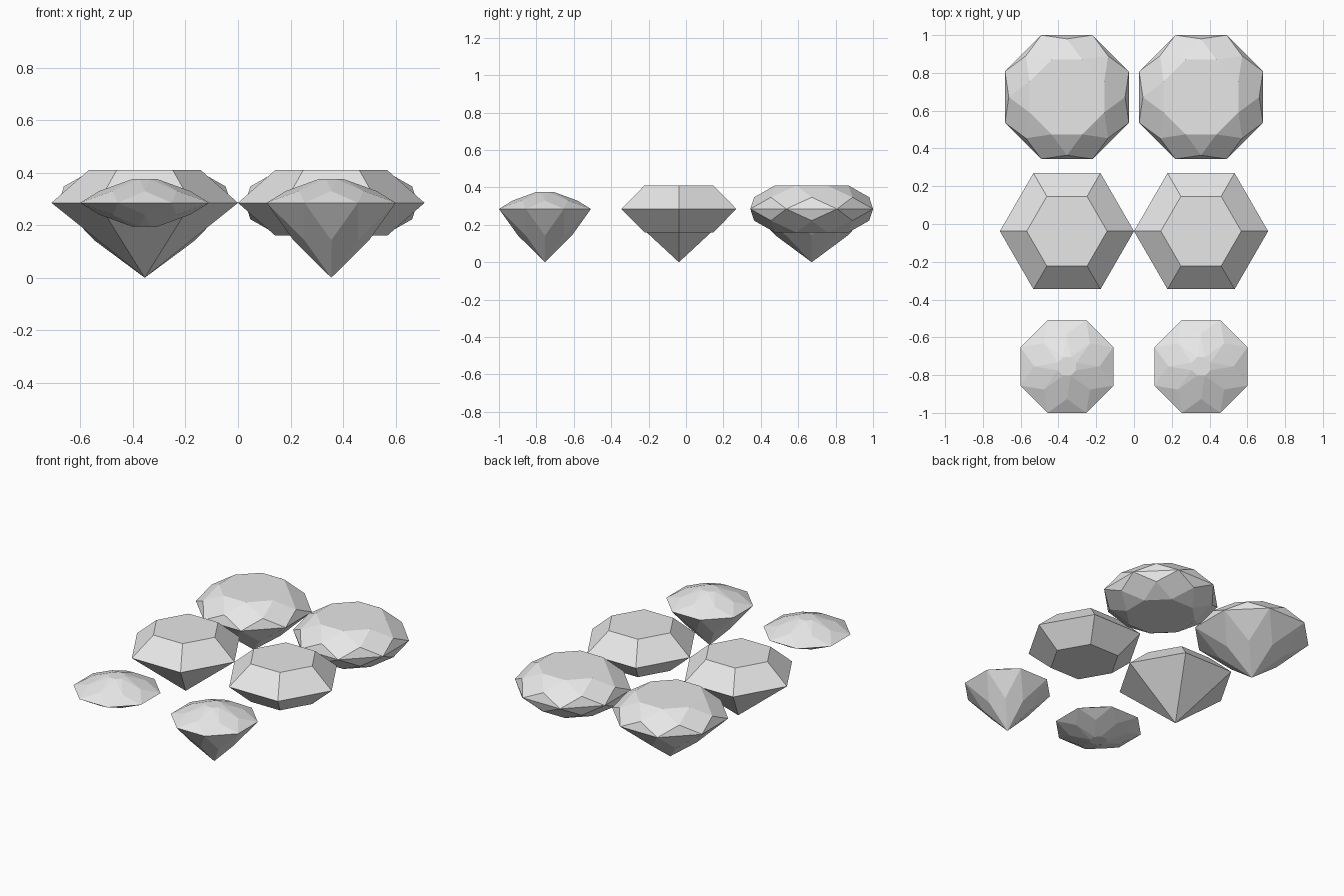
import bpy, bmesh
from math import sin, cos, pi

if "Cube" in bpy.data.objects:
    bpy.data.objects.remove(bpy.data.objects["Cube"], do_unlink=True)

GIRDLE_Z = 0.285
GREY = (0.8, 0.8, 0.8, 1.0)

stone = bpy.data.materials.new("pale_grey_stone")
stone.use_nodes = True
stone.diffuse_color = GREY
stone.node_tree.nodes["Principled BSDF"].inputs["Base Color"].default_value = GREY


def ring(bm, sides, radius, z, turn):
    """Ring of vertices, turned by a fraction of one side."""
    step = 2 * pi / sides
    return [bm.verts.new((radius * cos((i + turn) * step),
                          radius * sin((i + turn) * step), z))
            for i in range(sides)]


def cut_half(bm, girdle, radius, end_radius, height, brilliant):
    """Facets from the girdle to a flat table, or to a tip if end_radius is 0."""
    n = len(girdle)
    turn = 0.5 if brilliant else 0.0
    if end_radius:
        end = ring(bm, n, end_radius, height, turn)
        bm.faces.new(end)
    else:
        end = [bm.verts.new((0, 0, height))] * n
    if brilliant:
        mid_radius = (radius + end_radius) / 2 / cos(pi / n)
        mid = ring(bm, n, mid_radius, height / 2, 0)
    for i in range(n):
        j = (i + 1) % n
        if brilliant:
            # kite on each girdle corner, triangles between the kites
            bm.faces.new((girdle[i], mid[j], end[i], mid[i]))
            bm.faces.new((girdle[i], girdle[j], mid[j]))
            if end_radius:
                bm.faces.new((mid[j], end[j], end[i]))
        elif end_radius:
            bm.faces.new((girdle[i], girdle[j], end[j], end[i]))
        else:
            bm.faces.new((girdle[i], girdle[j], end[i]))


def gem(name, x, y, sides, radius, table, crown, pointed, brilliant):
    bm = bmesh.new()
    girdle = ring(bm, sides, radius, 0, 0.5 if brilliant else 0.0)
    cut_half(bm, girdle, radius, table, crown, brilliant)
    if pointed:
        cut_half(bm, girdle, radius, 0, -GIRDLE_Z, brilliant)
    else:
        cut_half(bm, girdle, radius, table, -crown, brilliant)
    bmesh.ops.recalc_face_normals(bm, faces=bm.faces)
    mesh = bpy.data.meshes.new(name)
    bm.to_mesh(mesh)
    bm.free()
    mesh.materials.append(stone)
    obj = bpy.data.objects.new(name, mesh)
    obj.location = (x, y, GIRDLE_Z)
    bpy.context.collection.objects.link(obj)


# Rows from front to back: name, y, sides, radius, table, crown, brilliant, side of pointed gem
rows = (
    ("small_round", -0.754, 8, 0.266, 0.053, 0.09, True, 1),
    ("hexagonal", -0.038, 6, 0.355, 0.213, 0.125, False, -1),
    ("large_round", 0.672, 8, 0.355, 0.214, 0.125, True, -1),
)
for name, y, sides, radius, table, crown, brilliant, side in rows:
    gem(name + "_pointed_gem", side * 0.355, y, sides, radius, table, crown, True, brilliant)
    gem(name + "_double_gem", -side * 0.355, y, sides, radius, table, crown, False, brilliant)
